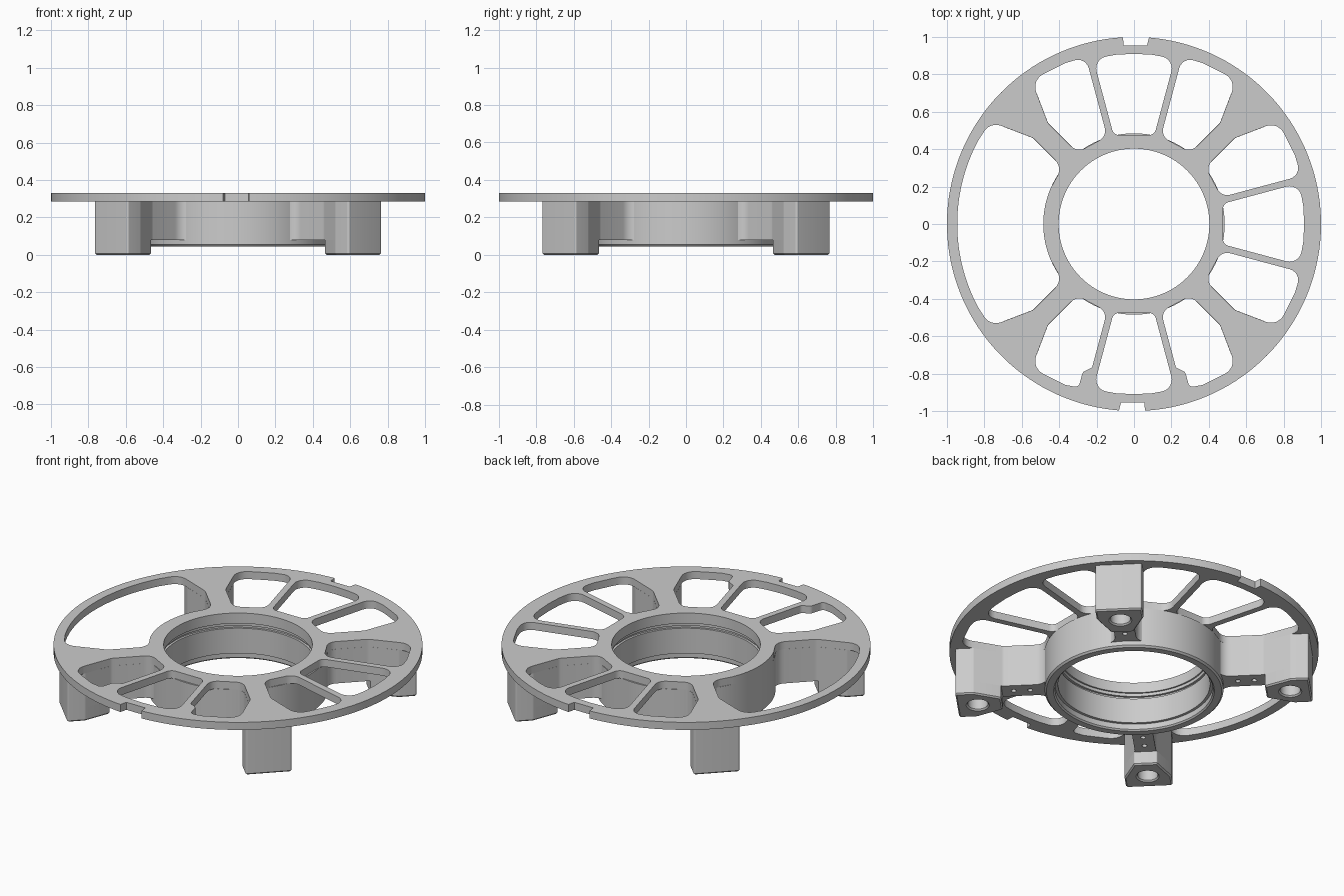
import bpy, bmesh
from math import sin, cos, radians, pi, tan
from mathutils import Vector, Matrix

if "Cube" in bpy.data.objects:
    bpy.data.objects.remove(bpy.data.objects["Cube"])


def arc(r, a0, a1, n, cx=0, cy=0):
    return [(cx + r * cos(radians(a0 + (a1 - a0) * i / n)),
             cy + r * sin(radians(a0 + (a1 - a0) * i / n))) for i in range(n + 1)]


def circle(r, n, cx=0, cy=0):
    return arc(r, 0, 360, n, cx, cy)[:-1]


def fillet(pts, seg=6):
    """Round each (x, y, radius) corner of a closed outline."""
    out = []
    for i, p in enumerate(pts):
        v = Vector(p[:2])
        rad = p[2] if len(p) > 2 else 0
        a = Vector(pts[i - 1][:2]) - v
        b = Vector(pts[(i + 1) % len(pts)][:2]) - v
        if not rad:
            out.append(tuple(v))
            continue
        a.normalize()
        b.normalize()
        half = a.angle(b) / 2
        t = rad / tan(half)
        c = v + (a + b).normalized() * rad / sin(half)
        s, e = v + a * t - c, v + b * t - c
        turn = pi - 2 * half
        for k in range(seg + 1):
            f = k / seg
            d = (s * sin((1 - f) * turn) + e * sin(f * turn)) / sin(turn)
            out.append(tuple(c + d))
    return out


def rotate(pts, deg):
    c, s = cos(radians(deg)), sin(radians(deg))
    return [(x * c - y * s, x * s + y * c) for x, y in pts]


def mirror(pts):
    return [(-x, y) for x, y in pts]


def finish(name, bm, mesh):
    bmesh.ops.recalc_face_normals(bm, faces=bm.faces)
    bm.to_mesh(mesh)
    bm.free()
    ob = bpy.data.objects.new(name, mesh)
    bpy.context.collection.objects.link(ob)
    return ob


def plate(name, loops, z0, z1, turn=0, chamfer=0):
    """Extrude outlines (first outer, rest holes) from z0 to z1."""
    cu = bpy.data.curves.new(name, 'CURVE')
    cu.dimensions = '2D'
    cu.fill_mode = 'BOTH'
    cu.extrude = (z1 - z0) / 2
    for pts in loops:
        sp = cu.splines.new('POLY')
        sp.points.add(len(pts) - 1)
        for q, (x, y) in zip(sp.points, pts):
            q.co = (x, y, 0, 1)
        sp.use_cyclic_u = True
    tmp = bpy.data.objects.new(name + "_outline", cu)
    bpy.context.collection.objects.link(tmp)
    dg = bpy.context.evaluated_depsgraph_get()
    mesh = bpy.data.meshes.new_from_object(tmp.evaluated_get(dg))
    bpy.data.objects.remove(tmp)
    bm = bmesh.new()
    bm.from_mesh(mesh)
    bmesh.ops.remove_doubles(bm, verts=bm.verts, dist=1e-5)
    bmesh.ops.transform(bm, verts=bm.verts, matrix=Matrix.Rotation(radians(turn), 4, 'Z')
                        @ Matrix.Translation((0, 0, (z0 + z1) / 2)))
    bmesh.ops.recalc_face_normals(bm, faces=bm.faces)
    if chamfer:
        es = [e for e in bm.edges if all(abs(v.co.z - z0) < 1e-4 for v in e.verts)
              and len(e.link_faces) == 2 and e.calc_face_angle() > 1]
        bmesh.ops.bevel(bm, geom=es, offset=chamfer, segments=1, affect='EDGES')
    return finish(name, bm, mesh)


def spoke(r, off):
    """Point beside the spoke that lies 15 degrees off the +y axis."""
    s, c = sin(radians(15)), cos(radians(15))
    return (r * s + off * c, r * c - off * s)


# Window outlines, drawn around the +y axis
def side_window(tab=False):
    if tab:
        corner = [spoke(.80, .018) + (.02,), spoke(.835, .06) + (.025,), spoke(.92, .06) + (.025,)]
    else:
        corner = [spoke(.93, .018) + (.06,)]
    return fillet([spoke(.49, .018) + (.06,)] + corner + arc(.935, 67, 61, 1) +
                  [(.547, .768, .075), (.46, .54, .04), (.383 - .08, .383, .06)])


right_half = [spoke(.91, -.018) + (.065,), spoke(.487, -.018) + (.04,)]
centre_window = fillet([(-x, y, r) for x, y, r in right_half[::-1]] +
                       arc(.91, 96, 84, 2) + right_half)
big_window = fillet([(-.547, .768, .075)] + arc(.945, 118, 62, 24) +
                    [(.547, .768, .075), (.46, .54, .04), (.303, .383, .07)] +
                    arc(.485, 66, 114, 16) + [(-.303, .383, .07), (-.46, .54, .04)])

windows = [rotate(big_window, 90)]
for turn in (0, -90, 180):
    side = side_window(tab=(turn == 180))
    windows += [rotate(w, turn) for w in (centre_window, side, mirror(side))]

# Flat top disc with rim notches at front and back
rim = (arc(1, 85.4, -86.6, 70) + [(.055, -.955), (-.07, -.955)] +
       arc(1, -94.6, -266.6, 70) + [(-.055, .955), (.07, .955)])
plate("top_disc", [rim, circle(.403, 96)] + windows, .285, .33)

# Central hub with stepped bore
profile = [(.485, .285), (.485, .055), (.475, .045), (.436, .045), (.428, .053), (.428, .085),
           (.412, .085), (.412, .235), (.425, .235), (.425, .25), (.412, .25), (.412, .268),
           (.403, .268), (.403, .285)]
bm = bmesh.new()
vs = [bm.verts.new((x, 0, z)) for x, z in profile]
es = [bm.edges.new((vs[i - 1], vs[i])) for i in range(len(vs))]
bmesh.ops.spin(bm, geom=vs + es, cent=(0, 0, 0), axis=(0, 0, 1), angle=2 * pi, steps=96)
bmesh.ops.remove_doubles(bm, verts=bm.verts, dist=1e-5)
finish("hub", bm, bpy.data.meshes.new("hub"))

# Four diagonal legs: arm, drilled web underside and foot with a bolt hole
post = [(.863, .127, .02), (.962, .127, .012)]
arm_half = [(.44, .17), (.485, .057, .07), (.707, .057, .04)] + post
foot_half = [(.718, .062, .008)] + post
flip = lambda half: half + [(x, -y, *r) for x, y, *r in half[::-1]]
arm = fillet(flip(arm_half))
foot = fillet(flip(foot_half))
for i in range(4):
    a = 45 + 90 * i
    plate(f"leg_arm_{i + 1}", [arm], .10, .285, a)
    plate(f"leg_web_{i + 1}", [arm, circle(.014, 16, .565), circle(.014, 16, .655),
                               circle(.055, 32, .85)], .08, .10, a)
    plate(f"leg_foot_{i + 1}", [foot, circle(.055, 32, .85)], 0, .08, a, .008)

# Smooth the curved walls, keep edges sharp
for ob in bpy.context.scene.objects:
    ob.select_set(True)
    bpy.context.view_layer.objects.active = ob
bpy.ops.object.shade_smooth_by_angle(angle=radians(25))
